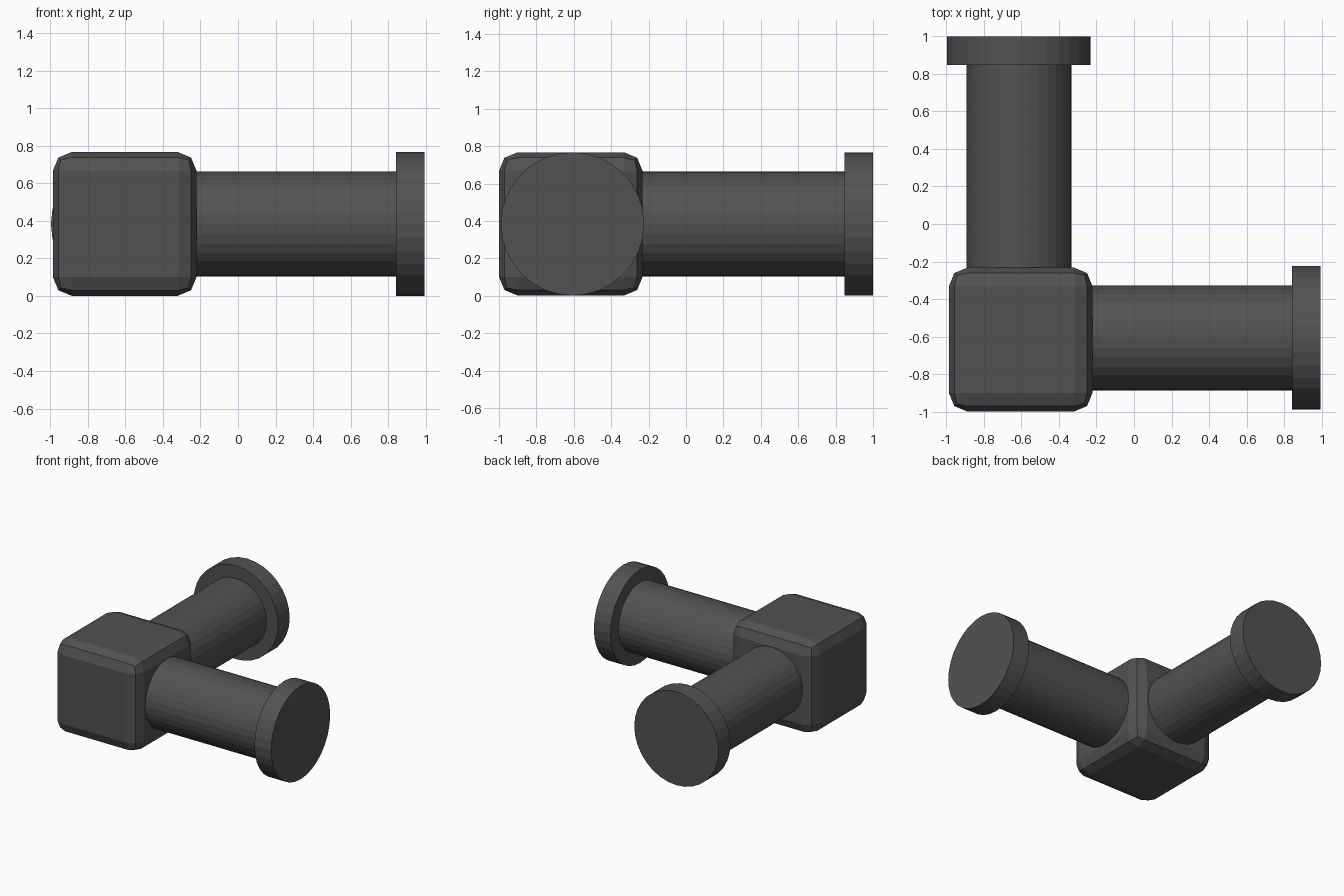
import bpy
import math

if "Cube" in bpy.data.objects:
    bpy.data.objects.remove(bpy.data.objects["Cube"])

SIDES = 32
R_FLANGE, R_PIPE, ZC = 0.383, 0.28, 0.384

dark_grey = bpy.data.materials.new("dark grey")
dark_grey.diffuse_color = (0.085, 0.085, 0.085, 1)
dark_grey.use_nodes = True
dark_grey.node_tree.nodes["Principled BSDF"].inputs["Base Color"].default_value = dark_grey.diffuse_color


def cylinder(name, axis, across, start, end, radius):
    """Cylinder along x or y, from start to end, at height ZC."""
    mid = (start + end) / 2
    if axis == "x":
        loc, rot = (mid, across, ZC), (0, math.pi / 2, 0)
    else:
        loc, rot = (across, mid, ZC), (math.pi / 2, 0, 0)
    bpy.ops.mesh.primitive_cylinder_add(vertices=SIDES, radius=radius,
                                        depth=end - start, location=loc, rotation=rot)
    ob = bpy.context.object
    ob.name = name
    ob.data.materials.append(dark_grey)


# Elbow block with rounded edges
bpy.ops.mesh.primitive_cube_add(size=1, location=(-0.604, -0.616, ZC))
block = bpy.context.object
block.name = "elbow_block"
block.scale = (0.766, 0.768, 0.766)
bpy.ops.object.transform_apply(location=False, rotation=False, scale=True)
bevel = block.modifiers.new("rounded edges", "BEVEL")
bevel.width = 0.1
bevel.segments = 2
block.data.materials.append(dark_grey)

# Two pipes at right angles, each with an end flange
for side, axis, across, root, neck, end in (
        ("right", "x", -0.607, -0.30, 0.842, 0.993),
        ("back", "y", -0.614, -0.30, 0.848, 1.0)):
    cylinder(side + "_pipe", axis, across, root, neck + 0.02, R_PIPE)
    cylinder(side + "_flange", axis, across, neck, end, R_FLANGE)
